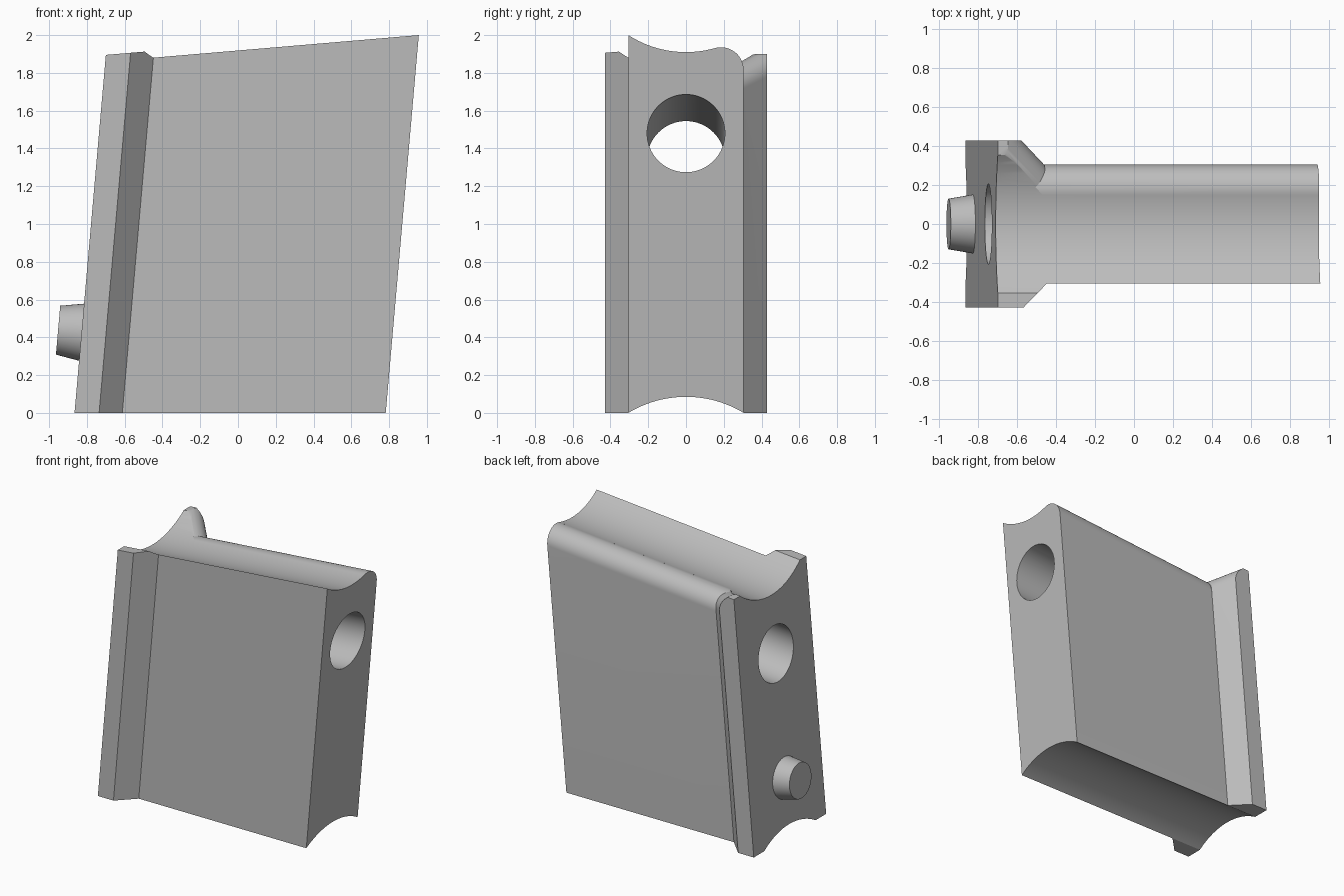
import bpy, bmesh
from math import sin, cos, pi, sqrt, atan, hypot
from mathutils import Matrix, Vector

cube = bpy.data.objects.get("Cube")
if cube:
    bpy.data.objects.remove(cube, do_unlink=True)

grey = bpy.data.materials.new("Light grey")
grey.use_nodes = True
GREY = (0.5, 0.5, 0.5, 1)
grey.diffuse_color = GREY
grey.node_tree.nodes["Principled BSDF"].inputs["Base Color"].default_value = GREY

LEAN, RISE = 0.0875, 0.085      # lean of the uprights, rise of the top
SKEW = Matrix(((1, 0, LEAN, 0), (0, 1, 0, 0), (RISE, 0, 1, 0), (0, 0, 0, 1)))
TOP = 1.933                     # top edge height in skewed space
END, HALF, WIDE = 0.788, 0.305, 0.43
BACK, RIM, NECK = -0.872, -0.741, -0.617
GROOVE, FILLET = 0.562, 0.12
AXIS = GROOVE - 0.09            # groove centre above the top edge


def loft(name, ring_a, ring_b, matrix=SKEW):
    """Solid between two matching rings of points."""
    bm = bmesh.new()
    a = [bm.verts.new(matrix @ Vector(p)) for p in ring_a]
    b = [bm.verts.new(matrix @ Vector(p)) for p in ring_b]
    bm.faces.new(a)
    bm.faces.new(b[::-1])
    for i in range(len(a)):
        j = (i + 1) % len(a)
        bm.faces.new((a[i], b[i], b[j], a[j]))
    bmesh.ops.recalc_face_normals(bm, faces=bm.faces)
    mesh = bpy.data.meshes.new(name)
    bm.to_mesh(mesh)
    bm.free()
    mesh.materials.append(grey)
    ob = bpy.data.objects.new(name, mesh)
    bpy.context.collection.objects.link(ob)
    return ob


def along_x(name, profile, x0, x1, matrix=SKEW):
    return loft(name, [(x0, y, z) for y, z in profile],
                [(x1, y, z) for y, z in profile], matrix)


def combine(target, tool, operation):
    mod = target.modifiers.new(operation, 'BOOLEAN')
    mod.operation, mod.object, mod.solver = operation, tool, 'EXACT'
    bpy.context.view_layer.objects.active = target
    bpy.ops.object.modifier_apply(modifier=mod.name)
    bpy.data.objects.remove(tool, do_unlink=True)


def arc(cy, cz, r, a0, a1, n):
    return [(cy + r * cos(a0 + (a1 - a0) * i / n),
             cz + r * sin(a0 + (a1 - a0) * i / n)) for i in range(n + 1)]


# Main body: one long top edge is rounded
cy = HALF - FILLET
drop = sqrt((GROOVE + FILLET) ** 2 - cy ** 2)
cz = TOP + AXIS - drop
round_edge = arc(cy, cz, FILLET, 0, pi / 2 + atan(cy / drop), 20)
body = along_x("block", [(-HALF, 2.3), (-HALF, -0.3), (HALF, -0.3)]
               + round_edge + [(round_edge[-1][0], 2.3)], -0.8, END)

# Wide end flange with tapered shoulders
plan = [(BACK, -WIDE), (RIM, -WIDE), (NECK, -HALF),
        (NECK, HALF), (RIM, WIDE), (BACK, WIDE)]
flange = loft("flange", [(x, y, -0.4) for x, y in plan],
              [(x, y, 2.4) for x, y in plan])


# Rounding over the rear shoulder
def shoulder_ring(t):
    x, y = NECK + (RIM - NECK) * t, HALF + (WIDE - HALF) * t
    z = TOP - 0.165 + 0.075 * t
    section = [(0.1, z)] + arc(-FILLET, z, FILLET, 0, pi / 2, 16)
    section += [(-FILLET, 2.7), (0.1, 2.7)]
    return [(x + n * sqrt(0.5), y + n * sqrt(0.5), w) for n, w in section]


combine(flange, loft("shoulder_cutter", shoulder_ring(-0.8), shoulder_ring(1.6)),
        'DIFFERENCE')
combine(body, flange, 'UNION')

# Concave top channel with flat outer ledges
half_angle = atan(0.355 / sqrt(GROOVE ** 2 - 0.355 ** 2))
channel = arc(0, TOP + AXIS, GROOVE, -pi / 2 - half_angle, -pi / 2 + half_angle, 48)
ledge = channel[0][1]
combine(body, along_x("top_cutter", [(-0.6, ledge)] + channel
                      + [(0.6, ledge), (0.6, 3), (-0.6, 3)], -1.5, 1.5), 'DIFFERENCE')

# Flat base with a hollow along it
depth = 0.085
radius = (HALF ** 2 + depth ** 2) / (2 * depth)
swing = atan(HALF / (radius - depth))
hollow = arc(0, depth - radius, radius, pi / 2 + swing, pi / 2 - swing, 40)
combine(body, along_x("base_cutter", [(-0.6, 0)] + hollow
                      + [(0.6, 0), (0.6, -1), (-0.6, -1)], -2, 2, Matrix()), 'DIFFERENCE')

# Round hole through the length
combine(body, along_x("hole_cutter", arc(0, 1.413, 0.206, 0, 2 * pi, 64)[:-1],
                      -1.5, 1.5), 'DIFFERENCE')

# Tapered peg square to the leaning end face
bm = bmesh.new()
bmesh.ops.create_cone(bm, cap_ends=True, segments=48, radius1=0.155,
                      radius2=0.13, depth=0.145)
peg_mesh = bpy.data.meshes.new("peg")
bm.to_mesh(peg_mesh)
bm.free()
peg_mesh.materials.append(grey)
peg = bpy.data.objects.new("peg", peg_mesh)
bpy.context.collection.objects.link(peg)
outward = Vector((-1, 0, LEAN)).normalized()
peg.rotation_euler = outward.to_track_quat('Z', 'Y').to_euler()
peg.location = Vector((-0.828, 0, 0.427)) + outward * 0.0525

# Smooth curved faces, keep creases sharp
for ob in (body, peg):
    bpy.ops.object.select_all(action='DESELECT')
    ob.select_set(True)
    bpy.context.view_layer.objects.active = ob
    bpy.ops.object.shade_smooth_by_angle(angle=pi / 7)
